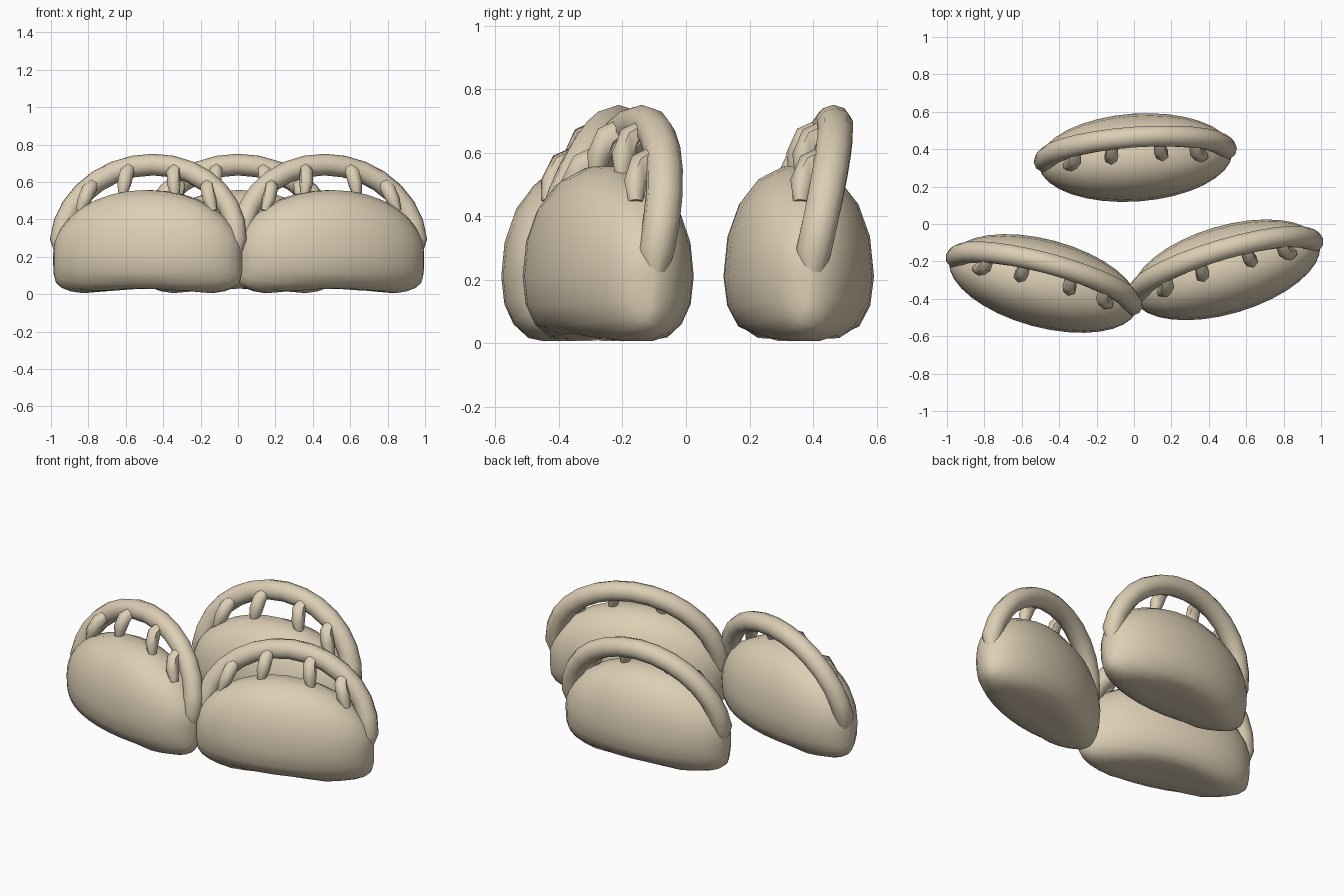
import bpy
import bmesh
from math import sin, cos, pi, radians, asin
from mathutils import Vector

cube = bpy.data.objects.get("Cube")
if cube:
    bpy.data.objects.remove(cube, do_unlink=True)

dough = bpy.data.materials.new("beige_dough")
dough.use_nodes = True
colour = (0.72, 0.62, 0.46, 1.0)
dough.diffuse_color = colour
bsdf = dough.node_tree.nodes["Principled BSDF"]
bsdf.inputs["Base Color"].default_value = colour
bsdf.inputs["Roughness"].default_value = 0.8


def loft(name, rings):
    """Skin a list of closed rings and cap both ends."""
    bm = bmesh.new()
    loops = [[bm.verts.new(p) for p in ring] for ring in rings]
    n = len(loops[0])
    for a, b in zip(loops, loops[1:]):
        for i in range(n):
            j = (i + 1) % n
            bm.faces.new((a[i], a[j], b[j], b[i]))
    bm.faces.new(loops[0])
    bm.faces.new(loops[-1])
    bmesh.ops.recalc_face_normals(bm, faces=bm.faces)
    mesh = bpy.data.meshes.new(name)
    bm.to_mesh(mesh)
    bm.free()
    mesh.materials.append(dough)
    return mesh


def tube(name, path, radii, sides, ref):
    """Round tube of varying radius along a path."""
    rings = []
    for i, (p, r) in enumerate(zip(path, radii)):
        along = (path[min(i + 1, len(path) - 1)] - path[max(i - 1, 0)]).normalized()
        u = along.cross(ref).normalized()
        v = u.cross(along)
        rings.append([p + r * (cos(a) * u + sin(a) * v)
                      for a in (2 * pi * k / sides for k in range(sides))])
    return loft(name, rings)


def power(value, exponent):
    return abs(value) ** exponent * (1 if value >= 0 else -1)


def body_ring(u, sides=18):
    """Cross-section of the plump body: round top, flatter hollow base."""
    c = cos(u)
    ring = []
    for k in range(sides):
        a = 2 * pi * k / sides
        y = 0.235 * c * power(cos(a), 0.9 if sin(a) >= 0 else 0.85)
        if sin(a) >= 0:
            z = 0.21 + 0.352 * c * sin(a) ** 0.95
        else:
            z = 0.21 - 0.23 * c ** 0.3 * abs(sin(a)) ** 0.85
            z = max(z, 0.03 * c ** 5)
        ring.append(Vector((0.52 * sin(u), y, z)))
    return ring


def arch(t):
    """Centre line of the folded rim."""
    return Vector((0.487 * sin(t), 0.01 + 0.1 * max(cos(t), 0), 0.28 + 0.413 * cos(t)))


# Plump body
body = loft("body", [body_ring(radians(-86 + 172 * i / 16)) for i in range(17)])

# Arched rim with tapered tips
count = 17
angles = [radians(-101 + 202 * i / (count - 1)) for i in range(count)]
radii = [0.032 if i in (0, count - 1) else 0.058 for i in range(count)]
rim = tube("rim", [arch(t) for t in angles], radii, 10, Vector((0, 1, 0)))

# Crimps bridging the rim and the body
crimps = []
for x in (-0.315, -0.12, 0.13, 0.315):
    top = arch(asin(x / 0.487))
    path = [top + Vector((x * f, y, z)) for f, y, z in
            ((0, -0.02, 0), (0.03, -0.075, -0.03), (0.1, -0.1, -0.09), (0.17, -0.105, -0.15))]
    crimps.append(tube("crimp", path, (0.03, 0.038, 0.038, 0.024), 6, Vector((1, 0, 0))))

# Three dumplings: name, x, y, turn
for place, x, y, turn in (("front_right", -0.483, -0.318, -15),
                          ("front_left", 0.493, -0.245, 16.5),
                          ("back", 0.008, 0.355, 4)):
    parts = [("body", body), ("rim", rim)]
    parts += [("crimp_%d" % (i + 1), m) for i, m in enumerate(crimps)]
    for part, mesh in parts:
        obj = bpy.data.objects.new("%s_dumpling_%s" % (place, part), mesh)
        obj.location = (x, y, 0)
        obj.rotation_euler.z = radians(turn)
        bpy.context.collection.objects.link(obj)
        bpy.ops.object.select_all(action='DESELECT')
        obj.select_set(True)
        bpy.context.view_layer.objects.active = obj
        bpy.ops.object.shade_smooth_by_angle(angle=radians(60))
